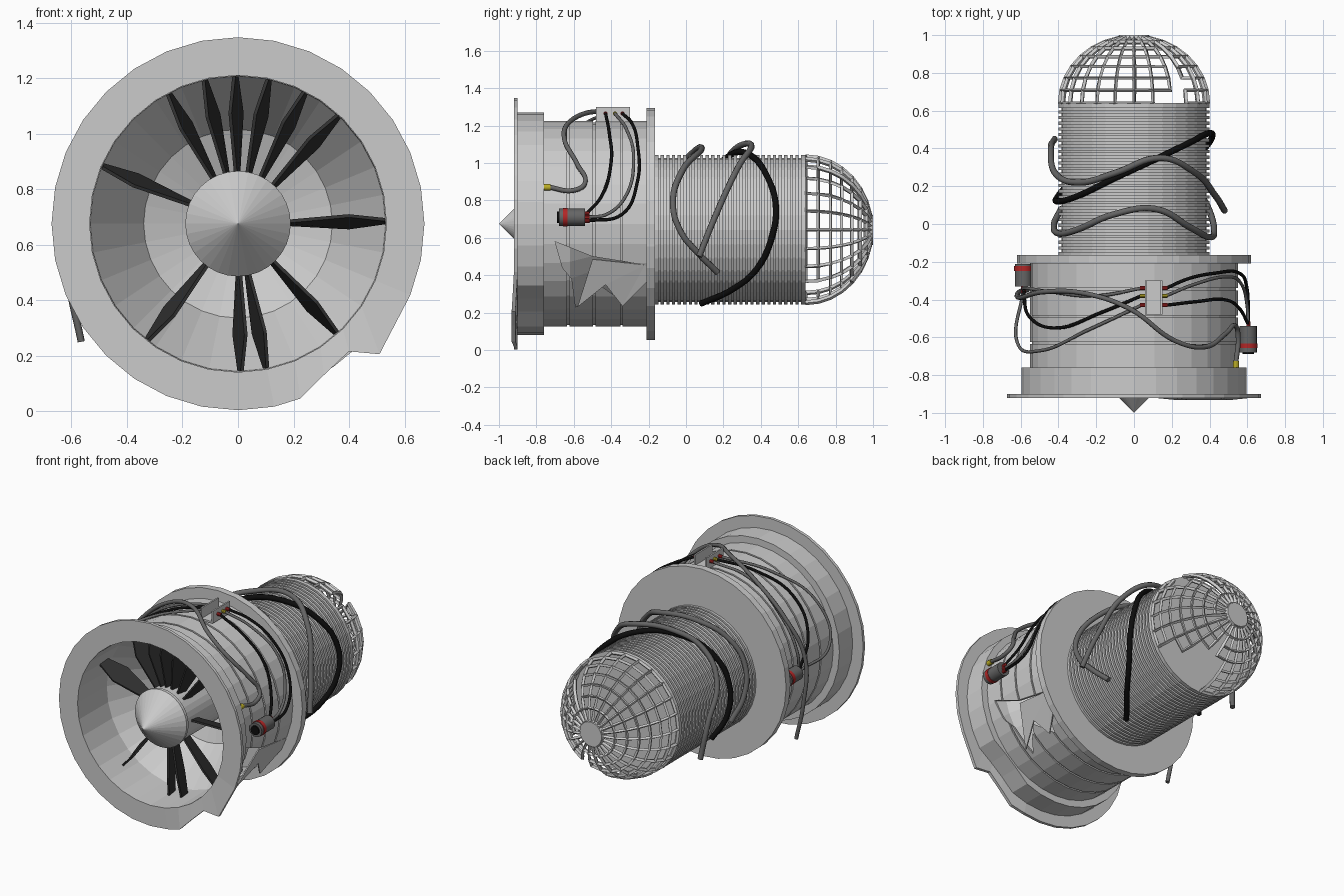
import bpy, bmesh
from math import sin, cos, pi, radians
from mathutils import Matrix, Vector

if "Cube" in bpy.data.objects:
    bpy.data.objects.remove(bpy.data.objects["Cube"])

C = 0.675   # height of the engine axis
CT = 0.643  # height of the sagging rear tube axis


def material(name, rgb):
    m = bpy.data.materials.new(name)
    m.diffuse_color = (*rgb, 1)
    m.use_nodes = True
    m.node_tree.nodes["Principled BSDF"].inputs["Base Color"].default_value = m.diffuse_color
    return m


BLACK = material("black", (0.004, 0.004, 0.004))
DARK = material("dark_metal", (0.03, 0.03, 0.03))
RUBBER = material("grey_rubber", (0.13, 0.13, 0.13))
RED = material("red", (0.45, 0.02, 0.02))
YELLOW = material("yellow", (0.5, 0.42, 0.02))


def make(name, verts, faces, mat=None):
    me = bpy.data.meshes.new(name)
    me.from_pydata(verts, [], faces)
    bm = bmesh.new()
    bm.from_mesh(me)
    bmesh.ops.remove_doubles(bm, verts=bm.verts, dist=1e-5)
    bmesh.ops.recalc_face_normals(bm, faces=bm.faces)
    bm.to_mesh(me)
    bm.free()
    ob = bpy.data.objects.new(name, me)
    bpy.context.collection.objects.link(ob)
    if mat:
        me.materials.append(mat)
    return ob


def P(a, y, r, c=C):
    """Point at angle a (degrees, 0 = right, 90 = top) around an axis at height c."""
    return (r * cos(radians(a)), y, c + r * sin(radians(a)))


def lathe(name, prof, seg=32, closed=True, warp=None, c=C):
    """Revolve (y, radius) points around the axis at height c."""
    n = len(prof)
    verts = [P(360 * i / seg, y, r, c) for i in range(seg) for y, r in prof]
    if warp:
        verts = [warp(k // n, *prof[k % n], v) for k, v in enumerate(verts)]
    faces = []
    for i in range(seg):
        j = (i + 1) % seg
        for k in range(n if closed else n - 1):
            l = (k + 1) % n
            faces.append((i * n + k, i * n + l, j * n + l, j * n + k))
    return make(name, verts, faces)


def cylinder(name, loc, axis, r, length, mat=None, seg=16):
    bpy.ops.mesh.primitive_cylinder_add(vertices=seg, radius=r, depth=length, location=loc,
                                        rotation=Vector(axis).to_track_quat('Z', 'Y').to_euler())
    ob = bpy.context.object
    ob.name = name
    if mat:
        ob.data.materials.append(mat)
    bpy.ops.object.shade_smooth_by_angle()
    return ob


def cable(name, pts, r, mat):
    cu = bpy.data.curves.new(name, 'CURVE')
    cu.dimensions = '3D'
    cu.bevel_depth, cu.bevel_resolution = r, 2
    cu.resolution_u, cu.use_fill_caps = 8, True
    sp = cu.splines.new('BEZIER')
    sp.bezier_points.add(len(pts) - 1)
    for b, p in zip(sp.bezier_points, pts):
        b.co = p
        b.handle_left_type = b.handle_right_type = 'AUTO'
    cu.materials.append(mat)
    bpy.context.collection.objects.link(bpy.data.objects.new(name, cu))


# Front flange, with a crumpled lower right edge
CRUMPLE = {29: (0.51, 0.205), 28: (0.40, 0.215), 27: (0.31, 0.13), 26: (0.225, 0.045)}


def crumple(i, y, r, v):
    if i in CRUMPLE and r > 0.6:
        return (CRUMPLE[i][0], y - 0.012, CRUMPLE[i][1])
    return v


def dent(i, y, r, v):
    return P(360 * i / 32, y, r - 0.03) if i in (27, 28) and r > 0.58 else v


lathe("front_flange", [(-0.92, 0.535), (-0.92, 0.672), (-0.90, 0.672), (-0.90, 0.535)], warp=crumple)
lathe("intake_collar", [(-0.90, 0.537), (-0.90, 0.595), (-0.76, 0.595), (-0.76, 0.537)], warp=dent)

# Main casing shell with panel grooves
prof = [(-0.76, 0.537), (-0.76, 0.55)]
for y in (-0.63, -0.49, -0.345):
    prof += [(y - 0.006, 0.55), (y - 0.006, 0.541), (y + 0.006, 0.541), (y + 0.006, 0.55)]
casing = lathe("main_casing", prof + [(-0.21, 0.55), (-0.21, 0.537)])

# Torn hole in the right side of the casing
tear = [(-0.70, 0.58), (-0.50, 0.50), (-0.22, 0.455), (-0.34, 0.26),
        (-0.45, 0.34), (-0.59, 0.23), (-0.61, 0.38), (-0.66, 0.44)]
n = len(tear)
cutter = make("tear_cutter", [(x, y, z) for x in (0.25, 0.8) for y, z in tear],
              [tuple(range(n)), tuple(range(n, 2 * n))] +
              [(i, (i + 1) % n, n + (i + 1) % n, n + i) for i in range(n)])
cutter.hide_render = True
mod = casing.modifiers.new("tear", 'BOOLEAN')
mod.object, mod.operation, mod.solver = cutter, 'DIFFERENCE', 'EXACT'
bpy.context.view_layer.objects.active = casing
bpy.ops.object.modifier_apply(modifier="tear")
bpy.data.objects.remove(cutter)

# Torn metal flap, bent slightly outward
flap = [(0.505, -0.50, 0.485), (0.505, -0.22, 0.455), (0.485, -0.175, 0.40), (0.40, -0.34, 0.235),
        (0.45, -0.43, 0.35), (0.39, -0.58, 0.23)]
make("torn_flap", flap, [(0, 1, 4), (1, 2, 3), (1, 3, 4), (0, 4, 5)]).modifiers.new(
    "thick", 'SOLIDIFY').thickness = 0.008

# Inner duct and its end wall
lathe("inner_duct", [(-0.915, 0.534), (-0.62, 0.53), (-0.33, 0.34), (-0.27, 0.18)], closed=False)

# Rear flange, ribbed tube and end plate
lathe("rear_flange", [(-0.21, 0.30), (-0.21, 0.62), (-0.165, 0.62), (-0.165, 0.30)])
prof = [(-0.165, 0.30)]
for i in range(26):
    y = -0.165 + i * 0.03
    prof += [(y, 0.40), (y + 0.017, 0.40), (y + 0.017, 0.385), (y + 0.03, 0.385)]
lathe("ribbed_tube", prof + [(0.615, 0.40), (0.64, 0.40), (0.64, 0.0)], closed=False, c=CT)

# Spinner, hub and the surviving fan blades
lathe("spinner", [(-1.0, 0.0), (-0.81, 0.19), (-0.79, 0.19), (-0.79, 0.18), (-0.26, 0.18)], closed=False)
sections = [(0.17, 0.035, 82), (0.40, 0.07, 72), (0.53, 0.04, 82)]
bv, bf = [], []
for k, (r, half, pitch) in enumerate(sections):
    u = Vector((cos(radians(pitch)), sin(radians(pitch)), 0))
    w = Vector((-u.y, u.x, 0)) * 0.006
    c = Vector((0, -0.71, r))
    bv += [c + u * half + w, c - u * half + w, c - u * half - w, c + u * half - w]
    if k:
        o = 4 * k - 4
        bf += [(o + i, o + (i + 1) % 4, o + 4 + (i + 1) % 4, o + 4 + i) for i in range(4)]
bf += [(0, 1, 2, 3), (8, 9, 10, 11)]
for i, a in enumerate([91, 103, 118, 157, 78, 63, 47, 1, -48, -79, -89, -128]):
    m = Matrix.Translation((0, 0, C)) @ Matrix.Rotation(radians(90 - a), 4, 'Y')
    make(f"fan_blade_{i}", [m @ v for v in bv], bf, DARK)

# Broken rear cage: dome grid with missing cells, thickened to bars
seg, rows = 24, 7
cv = [P(360 * j / seg, 0.64 + 0.35 * sin(radians(78 * i / rows)), 0.39 * cos(radians(78 * i / rows)), CT)
      for i in range(rows + 1) for j in range(seg)]
missing = {3: range(0, 6), 4: range(0, 1), 2: range(1, 3), 18: range(0, 4), 19: range(0, 6),
           20: range(0, 4), 21: range(0, 2), 22: range(5, 7), 15: range(0, 2)}
cf = [(i * seg + j, i * seg + (j + 1) % seg, (i + 1) * seg + (j + 1) % seg, (i + 1) * seg + j)
      for i in range(rows) for j in range(seg) if i not in missing.get(j, ())]
cage = make("rear_cage", cv, cf)
wire = cage.modifiers.new("bars", 'WIREFRAME')
wire.thickness, wire.use_boundary, wire.use_even_offset = 0.026, True, False
lathe("cage_cap", [(0.98, 0.0), (0.98, 0.085), (1.0, 0.08), (1.0, 0.0)], 24, closed=False, c=CT)

# Open junction bracket on top with six ports
for part, x, z, sx, sz in (("base", 0.105, 1.225, 0.09, 0.012), ("left_wall", 0.064, 1.26, 0.01, 0.08),
                           ("right_wall", 0.146, 1.26, 0.01, 0.08)):
    bpy.ops.mesh.primitive_cube_add(size=1, location=(x, -0.39, z))
    bpy.context.object.name = "junction_" + part
    bpy.context.object.scale = (sx, 0.18, sz)
for s in (-1, 1):
    for i, y in enumerate((-0.34, -0.38, -0.43)):
        cylinder(f"port_{i}_{'left' if s < 0 else 'right'}", (0.105 + s * 0.057, y, 1.265), (1, 0, 0),
                 0.011, 0.03, YELLOW if i == 1 else RED, 10)


# Round plug connectors on both sides, plus a yellow jack
def plug(name, x, z, y0, y1, band):
    cylinder(name, (x, (y0 + y1) / 2, z), (0, 1, 0), 0.046, y1 - y0, RUBBER)
    cylinder(name + "_band", (x, band, z), (0, 1, 0), 0.049, 0.025, RED)


plug("right_plug", 0.605, 0.71, -0.68, -0.54, -0.645)
cylinder("right_plug_socket", (0.605, -0.683, 0.71), (0, 1, 0), 0.03, 0.012, BLACK)
plug("left_plug", -0.585, 0.70, -0.33, -0.212, -0.235)
for i, z in enumerate((0.69, 0.71, 0.73)):
    cylinder(f"right_plug_pin_{i}", (0.605, -0.53, z), (0, 1, 0), 0.011, 0.03, RED, 10)
cylinder("left_plug_pin", (-0.585, -0.345, 0.70), (0, 1, 0), 0.014, 0.04, RED, 10)
cylinder("yellow_jack", (0.54, -0.745, 0.87), (0, 1, 0), 0.017, 0.04, YELLOW, 12)

# Thin cables from the bracket to the right plug
T = 0.009
cable("right_cable_a", [(0.17, -0.34, 1.265), P(62, -0.29, 0.61), P(45, -0.26, 0.61), P(22, -0.26, 0.6),
                        P(5, -0.34, 0.6), (0.605, -0.53, 0.69)], T, BLACK)
cable("right_cable_b", [(0.17, -0.38, 1.265), P(58, -0.32, 0.6), P(35, -0.28, 0.6), P(15, -0.32, 0.59),
                        P(5, -0.42, 0.6), (0.605, -0.53, 0.71)], T, RUBBER)
cable("right_cable_c", [(0.17, -0.43, 1.265), P(55, -0.41, 0.59), P(35, -0.40, 0.58), P(15, -0.45, 0.58),
                        (0.605, -0.53, 0.73)], T, BLACK)

# Thin cables from the bracket to the left plug
end = (-0.585, -0.35, 0.70)
cable("left_cable_a", [(0.04, -0.34, 1.265), P(110, -0.38, 0.57), P(140, -0.36, 0.57),
                       P(165, -0.34, 0.6), end], T, RUBBER)
cable("left_cable_b", [(0.04, -0.38, 1.265), P(108, -0.47, 0.57), P(135, -0.55, 0.57),
                       P(160, -0.49, 0.59), end], T, BLACK)
cable("left_cable_c", [(0.04, -0.43, 1.265), P(115, -0.56, 0.57), P(145, -0.67, 0.6),
                       P(170, -0.62, 0.63), end], T, RUBBER)

# Thick hose over the casing, ending in the jack on the right and hanging on the left
cable("casing_hose", [(0.54, -0.73, 0.87), P(18, -0.6, 0.58), P(22, -0.54, 0.58), P(33, -0.58, 0.58),
                      P(50, -0.65, 0.59), P(68, -0.62, 0.59), P(92, -0.45, 0.6), P(115, -0.37, 0.59),
                      P(145, -0.36, 0.59), P(170, -0.39, 0.61), P(198, -0.36, 0.64),
                      (-0.565, -0.35, 0.25)], 0.013, RUBBER)

# Hoses wrapped round the ribbed tube
cable("black_hose", [P(a, y, 0.415, CT) for a, y in ((-72, 0.08), (-50, 0.25), (-30, 0.38), (-5, 0.46),
      (18, 0.48), (45, 0.43), (75, 0.34), (105, 0.24), (135, 0.15), (165, 0.12), (195, 0.15), (215, 0.22))],
      0.017, BLACK)
cable("front_hose", [P(a, y, 0.425, CT + 0.015) for a, y in ((-35, 0.17), (-20, 0.07), (-3, -0.03), (18, -0.07),
      (45, -0.02), (75, 0.08), (105, 0.05), (135, -0.03), (160, -0.05), (185, 0.0), (205, 0.08))], 0.017, RUBBER)
cable("rear_hose", [(0.48, 0.07, 0.50), (0.43, 0.15, 0.70), (0.31, 0.28, 0.98), (0.14, 0.35, 1.09),
      (-0.1, 0.27, 1.08), (-0.28, 0.22, 0.99), (-0.41, 0.26, 0.82), (-0.44, 0.40, 0.60),
      (-0.42, 0.45, 0.38)], 0.017, RUBBER)
